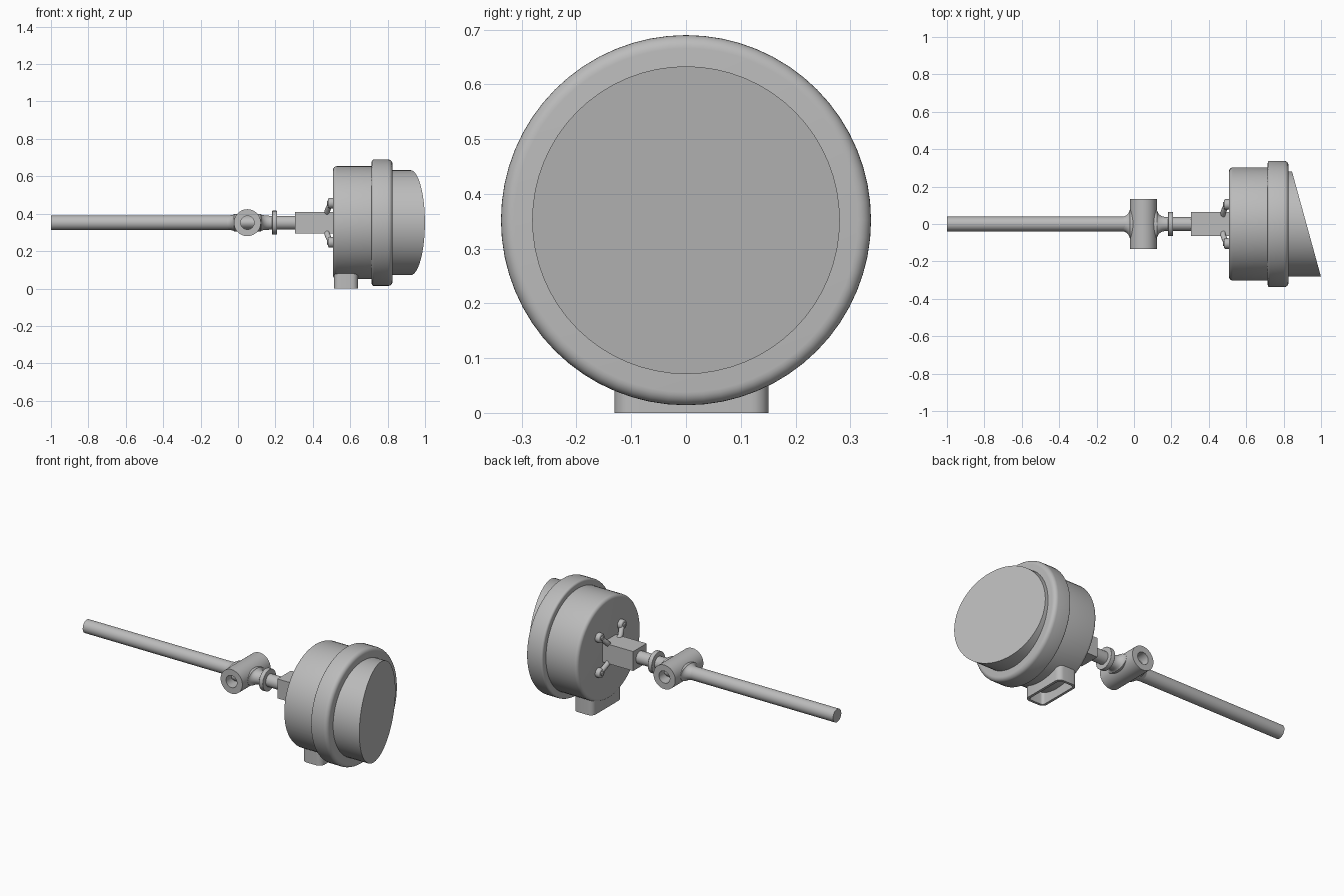
import bpy, bmesh, math
from mathutils import Vector

cube = bpy.data.objects.get("Cube")
if cube:
    bpy.data.objects.remove(cube)

AXIS_Z = 0.352
SIDES = 64

metal = bpy.data.materials.new("grey metal")
metal.use_nodes = True
metal.diffuse_color = (0.5, 0.5, 0.5, 1)
metal.node_tree.nodes["Principled BSDF"].inputs["Base Color"].default_value = (0.5, 0.5, 0.5, 1)


def finish(obj, angle=35):
    obj.data.materials.append(metal)
    bpy.ops.object.select_all(action='DESELECT')
    obj.select_set(True)
    bpy.context.view_layer.objects.active = obj
    bpy.ops.object.shade_smooth_by_angle(angle=math.radians(angle))


def loft(name, rings, caps=True):
    """Skin a list of equally sized point rings."""
    bm = bmesh.new()
    loops = [[bm.verts.new(p) for p in ring] for ring in rings]
    n = len(loops[0])
    for a, b in zip(loops, loops[1:]):
        for i in range(n):
            bm.faces.new((a[i], a[(i + 1) % n], b[(i + 1) % n], b[i]))
    if caps:
        bm.faces.new(loops[0])
        bm.faces.new(loops[-1])
    bmesh.ops.recalc_face_normals(bm, faces=bm.faces)
    mesh = bpy.data.meshes.new(name)
    bm.to_mesh(mesh)
    bm.free()
    obj = bpy.data.objects.new(name, mesh)
    bpy.context.collection.objects.link(obj)
    finish(obj)
    return obj


def ring_x(x, ry, rz=None, y=0, z=0, slope=0, sides=SIDES):
    """Ring around the long axis, optionally sheared along y."""
    rz = rz or ry
    angles = [2 * math.pi * i / sides for i in range(sides)]
    return [(x + slope * ry * math.cos(a), y + ry * math.cos(a),
             AXIS_Z + z + rz * math.sin(a)) for a in angles]


def drum(name, x0, x1, r, round0, round1, y=0, z=0):
    """Cylinder along x with rounded rims."""
    profile = []
    for k in range(7):
        a = math.pi / 2 * k / 6
        profile.append((x0 + round0 * (1 - math.sin(a)), r - round0 * (1 - math.cos(a))))
    profile.reverse()
    for k in range(7):
        a = math.pi / 2 * k / 6
        profile.append((x1 - round1 * (1 - math.sin(a)), r - round1 * (1 - math.cos(a))))
    half = len(profile) // 2
    profile = profile[:half][::-1] + profile[half:]
    return loft(name, [ring_x(px, pr, y=y, z=z) for px, pr in sorted(profile)])


# Housing drum, cover ring and slanted face
drum("housing", 0.508, 0.73, 0.302, 0.02, 0.002)
drum("cover_ring", 0.715, 0.826, 0.338, 0.012, 0.024)
loft("slanted_face", [ring_x(0.8, 0.281), ring_x(0.922, 0.281, slope=-0.275)])

# Long probe and neck
loft("probe_stem", [ring_x(-1, 0.039), ring_x(0.04, 0.039)])
loft("neck", [ring_x(0.05, 0.037), ring_x(0.32, 0.037)])
drum("neck_collar", 0.182, 0.209, 0.064, 0.003, 0.003)

# Cross fitting with a blind bore at both ends
CX, R, HALF, BORE = 0.05, 0.072, 0.133, 0.036


def ring_y(y, r):
    angles = [2 * math.pi * i / SIDES for i in range(SIDES)]
    return [(CX + r * math.cos(a), y, AXIS_Z + r * math.sin(a)) for a in angles]


stations = [(0.03, 0.002), (0.05, BORE), (HALF, BORE), (HALF, R)]
fitting = [ring_y(-y, r) for y, r in stations] + [ring_y(y, r) for y, r in reversed(stations)]
loft("cross_fitting", fitting)

# Blended flares where the stem and neck meet the fitting
FILLET = 0.045
for side, name in ((-1, "stem_flare"), (1, "neck_flare")):
    flare = []
    for k in range(9):
        a = math.pi / 2 * k / 8
        x = CX + side * (R + FILLET * (1 - math.sin(a)))
        flare.append(ring_x(x, 0.038 + FILLET * (1 - math.cos(a)),
                            0.038 + 0.008 * (1 - math.cos(a))))
    flare.sort(key=lambda ring: side * ring[0][0])
    flare.insert(0, ring_x(CX, 0.083, 0.046))
    loft(name, flare)

# Square mounting block
bpy.ops.mesh.primitive_cube_add(size=1, location=(0.41, 0, AXIS_Z))
block = bpy.context.object
block.name = "mounting_block"
block.scale = (0.21, 0.128, 0.116)
finish(block)

# Four feet with curved arms and screw heads
for sy in (-1, 1):
    for sz in (-1, 1):
        label = ("left" if sy < 0 else "right") + ("_lower" if sz < 0 else "_upper")
        fy, fz = sy * 0.105, sz * 0.105
        drum("foot_" + label, 0.482, 0.512, 0.028, 0.008, 0.001, fy, fz)
        drum("screw_" + label, 0.476, 0.49, 0.013, 0.004, 0.001, fy, fz)
        curve = bpy.data.curves.new("arm_" + label, 'CURVE')
        curve.dimensions = '3D'
        curve.bevel_depth = 0.015
        curve.bevel_resolution = 3
        curve.use_fill_caps = True
        spline = curve.splines.new('POLY')
        path = [(0.478, 0.045), (0.476, 0.06), (0.482, 0.075), (0.494, 0.1)]
        spline.points.add(len(path) - 1)
        for point, (x, d) in zip(spline.points, path):
            point.co = (x, sy * d, AXIS_Z + sz * d, 1)
        arm = bpy.data.objects.new("arm_" + label, curve)
        bpy.context.collection.objects.link(arm)
        curve.materials.append(metal)


# Hollow outlet under the housing
def rounded_rect(inset, z):
    hx, hy, r = 0.064 - inset, 0.141 - inset, 0.032 - inset
    points = []
    for q, (sx, sy) in enumerate(((1, 1), (-1, 1), (-1, -1), (1, -1))):
        for k in range(7):
            a = math.pi / 2 * (q + k / 6)
            points.append((0.577 + sx * (hx - r) + r * math.cos(a),
                           0.01 + sy * (hy - r) + r * math.sin(a), z))
    return points


WALL = 0.015
loft("outlet", [rounded_rect(0, 0.12), rounded_rect(0, 0), rounded_rect(WALL, 0),
                rounded_rect(WALL, 0.11)], caps=False)
